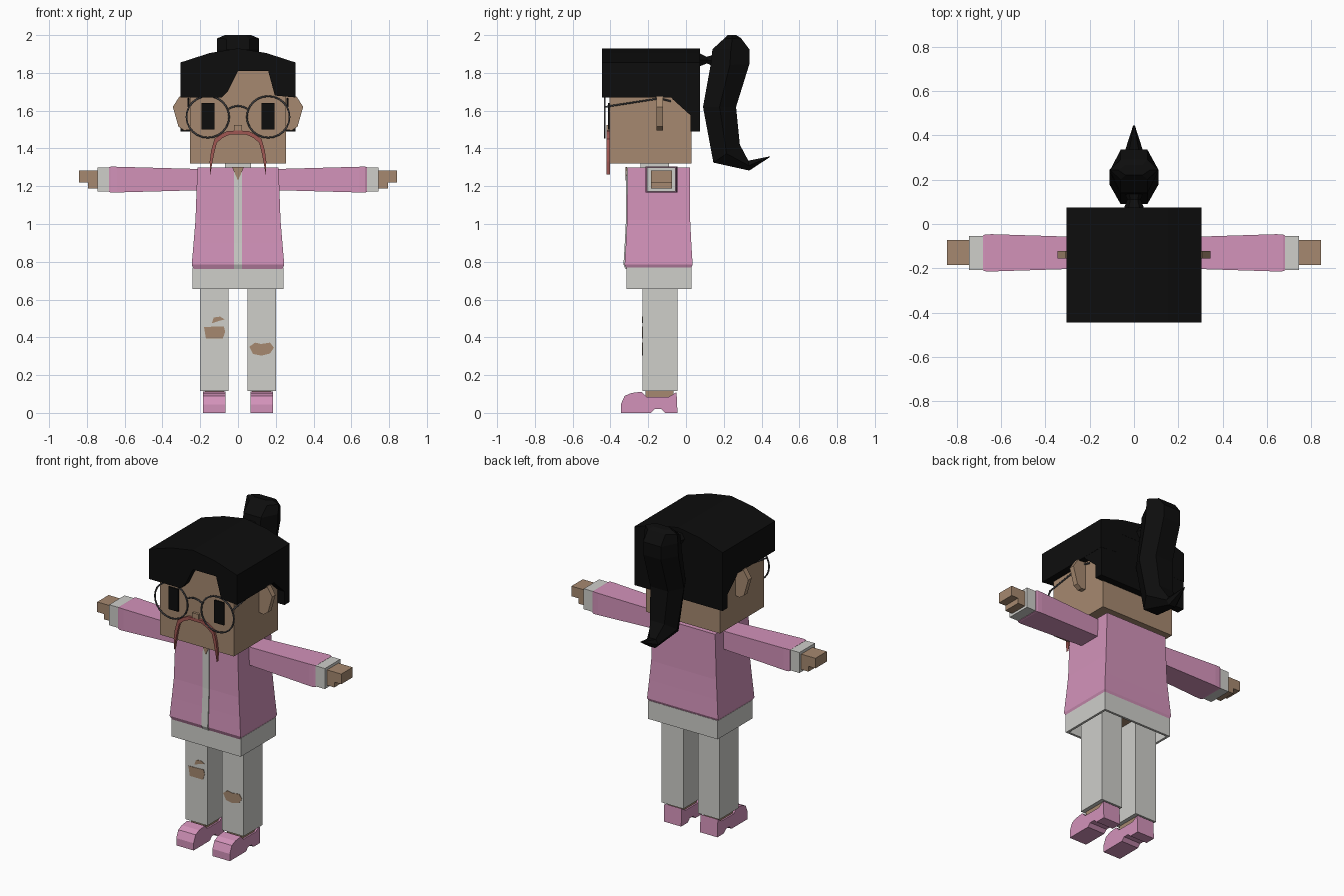
import bpy, bmesh
from math import sin, cos, pi
from mathutils import Vector

default_cube = bpy.data.objects.get("Cube")
if default_cube:
    bpy.data.objects.remove(default_cube, do_unlink=True)


def make_material(name, red, green, blue):
    material = bpy.data.materials.new(name)
    material.use_nodes = True
    colour = (red, green, blue, 1)
    material.diffuse_color = colour
    shader = material.node_tree.nodes["Principled BSDF"]
    shader.inputs["Base Color"].default_value = colour
    shader.inputs["Roughness"].default_value = .9
    return material


pink = make_material("jacket pink", .65, .29, .49)
skin = make_material("skin tan", .38, .25, .16)
cloth = make_material("off white cloth", .62, .62, .59)
black = make_material("hair black", .004, .004, .004)
rust = make_material("moustache rust", .35, .095, .085)
wire = make_material("glasses grey", .06, .06, .065)


def loft(name, rings, material, capped=True):
    """Skin a row of equal point rings, flat shaded."""
    mesh = bpy.data.meshes.new(name)
    bm = bmesh.new()
    rows = [[bm.verts.new(point) for point in ring] for ring in rings]
    count = len(rows[0])
    for lower, upper in zip(rows, rows[1:]):
        for i in range(count):
            j = (i + 1) % count
            bm.faces.new((lower[i], lower[j], upper[j], upper[i]))
    if capped:
        bm.faces.new(rows[0])
        bm.faces.new(rows[-1])
    bmesh.ops.recalc_face_normals(bm, faces=bm.faces[:])
    bm.to_mesh(mesh)
    bm.free()
    mesh.materials.append(material)
    thing = bpy.data.objects.new(name, mesh)
    bpy.context.scene.collection.objects.link(thing)
    return thing


def level(x_low, x_high, y_low, y_high, z):
    """Rectangle lying flat at a height."""
    return [(x_low, y_low, z), (x_high, y_low, z), (x_high, y_high, z), (x_low, y_high, z)]


def box(name, xs, ys, zs, material, side=1):
    return loft(name, [level(xs[0] * side, xs[1] * side, *ys, z) for z in zs], material)


def front_prism(name, outline, ys, material, side=1):
    """Extrude an (x, z) outline along y."""
    return loft(name, [[(x * side, y, z) for x, z in outline] for y in ys], material)


def side_prism(name, outline, xs, material, side=1):
    """Extrude a (y, z) outline along x."""
    return loft(name, [[(x * side, y, z) for y, z in outline] for x in xs], material)


def wire_curve(name, points, closed=False):
    curve = bpy.data.curves.new(name, "CURVE")
    curve.dimensions = "3D"
    curve.bevel_depth = .005
    curve.bevel_resolution = 1
    spline = curve.splines.new("POLY")
    spline.points.add(len(points) - 1)
    for target, point in zip(spline.points, points):
        target.co = (*point, 1)
    spline.use_cyclic_u = closed
    curve.materials.append(wire)
    thing = bpy.data.objects.new(name, curve)
    bpy.context.scene.collection.objects.link(thing)


# Head and hair cap with a notched fringe
box("head", (-.255, .255), (-.405, .03), (1.32, 1.84), skin)
cap = [(-.305, 1.67), (-.085, 1.67), (-.055, 1.7), (0, 1.81), (.16, 1.81), (.195, 1.68),
       (.305, 1.67), (.305, 1.855), (.15, 1.905), (0, 1.93), (-.15, 1.905), (-.305, 1.855)]
front_prism("hair_cap", cap, (-.445, .075), black)
box("hair_back", (-.304, .304), (.025, .074), (1.49, 1.84), black)

# Ponytail: hexagonal rings given by front edge, back edge and half width


def hair_ring(front, back, half):
    front, back = Vector((0, *front)), Vector((0, *back))
    middle = (front + back) / 2
    near, wide = Vector((half * .55, 0, 0)), Vector((half, 0, 0))
    return [front - near, front + near, middle + wide, back + near, back - near, middle - wide]


tail = [((.22, 2), (.265, 2), .07), ((.2, 1.98), (.29, 1.985), .11),
        ((.14, 1.925), (.335, 1.925), .11), ((.13, 1.84), (.335, 1.845), .11),
        ((.09, 1.62), (.265, 1.62), .11), ((.145, 1.325), (.285, 1.42), .09),
        ((.335, 1.283), (.33, 1.335), .04), ((.444, 1.354), (.444, 1.358), .004)]
loft("ponytail", [hair_ring(*ring) for ring in tail], black)
tie = [((.06, 1.83), (.06, 1.91), .05), ((.11, 1.85), (.11, 1.885), .03),
       ((.16, 1.83), (.16, 1.9), .05)]
loft("ponytail_tie", [hair_ring(*ring) for ring in tie], black)

# Nose and glasses bridge
box("nose", (-.022, .022), (-.42, -.4), (1.495, 1.525), skin)
wire_curve("glasses_bridge", [(x, -.43, 1.625 - 6 * x * x) for x in (-.05, -.025, 0, .025, .05)])

# Jacket body flaring to the hem, with a pale front placket
body = [(.235, -.315, .025, .762), (.245, -.325, .035, .785), (.235, -.318, .028, .9),
        (.225, -.312, .022, 1.02), (.215, -.31, .02, 1.3)]
loft("jacket", [level(-half, half, front, back, z) for half, front, back, z in body], pink)
loft("placket", [level(-.022, .022, front - .006, front + .002, z)
                 for half, front, back, z in body], cloth)
box("collar", (-.07, .07), (-.24, -.09), (1.29, 1.325), cloth)
box("neck", (-.055, .055), (-.225, -.105), (1.29, 1.33), skin)
front_prism("neck_opening", [(-.032, 1.302), (.032, 1.302), (0, 1.23)], (-.32, -.312), skin)

# Shirt hem as an open sleeve around the hips
hem = loft("shirt_hem", [level(-.24, .24, -.315, .03, z) for z in (.655, .77)], cloth, False)
thickness = hem.modifiers.new("thickness", "SOLIDIFY")
thickness.thickness = .02
box("hips", (-.19, .19), (-.25, -.03), (.73, .78), skin)

ear = [(.25, 1.675), (.31, 1.675), (.345, 1.62), (.315, 1.515), (.285, 1.495), (.25, 1.5)]
flap = [(-.09, 1.69), (-.07, 1.66), (.03, 1.57), (.03, 1.69)]
whisker = [(0, 1.495), (.055, 1.492), (.09, 1.475), (.125, 1.45), (.142, 1.39), (.15, 1.33),
           (.147, 1.262), (.135, 1.33), (.125, 1.38), (.112, 1.43), (.08, 1.457), (.04, 1.475),
           (0, 1.475)]
shoe = [(-.345, 0), (-.345, .045), (-.325, .09), (-.29, .105), (-.235, .112), (-.21, .085),
        (-.09, .085), (-.05, .11), (-.045, 0), (-.11, 0), (-.13, .02), (-.165, .02), (-.185, 0)]
sleeve = [(.2, .07, .056), (.64, .084, .068), (.672, .083, .069), (.682, .078, .066)]

for side, word in ((1, "left"), (-1, "right")):
    # Face and side hair
    front_prism(word + "_ear", ear, (-.155, -.122), skin, side)
    side_prism(word + "_hair_flap", flap, (.25, .304), black, side)
    box(word + "_eye", (.125, .192), (-.414, -.405), (1.5, 1.64), black, side)
    front_prism(word + "_moustache", whisker, (-.42, -.402), rust, side)

    # Glasses rim and temple
    steps = [2 * pi * i / 24 for i in range(24)]
    wire_curve(word + "_glasses_rim",
               [(side * (.16 + .113 * cos(a)), -.43, 1.567 + .11 * sin(a)) for a in steps], True)
    wire_curve(word + "_glasses_temple",
               [(side * .262, y, z) for y, z in ((-.43, 1.62), (-.14, 1.665), (-.08, 1.65))])

    # Sleeve, cuff and stepped hand
    loft(word + "_sleeve",
         [[(side * x, -.13 + wide * u, 1.235 + tall * v)
           for u, v in ((-1, -1), (1, -1), (1, 1), (-1, 1))] for x, wide, tall in sleeve], pink)
    box(word + "_cuff", (.67, .745), (-.207, -.055), (1.172, 1.3), cloth, side)
    box(word + "_hand", (.74, .843), (-.185, -.073), (1.22, 1.283), skin, side)
    box(word + "_lower_fingers", (.74, .795), (-.185, -.073), (1.187, 1.22), skin, side)

    # Trouser leg, ankle and shoe
    box(word + "_trouser_leg", (.05, .2), (-.23, -.045), (.115, .76), cloth, side)
    box(word + "_ankle", (.075, .175), (-.215, -.065), (.07, .118), skin, side)
    side_prism(word + "_shoe", shoe, (.065, .185), pink, side)

# Torn patches on the trouser fronts
tears = {
    "right_knee_tear": [(-.18, .455), (-.075, .458), (-.068, .43), (-.08, .395), (-.17, .395)],
    "right_thigh_tear": [(-.138, .475), (-.128, .505), (-.095, .51), (-.07, .495), (-.1, .487)],
    "left_knee_tear": [(.06, .35), (.09, .372), (.122, .365), (.17, .372), (.19, .345),
                       (.17, .315), (.125, .303), (.08, .312)],
}
for name, outline in tears.items():
    front_prism(name, outline, (-.233, -.228), skin)
